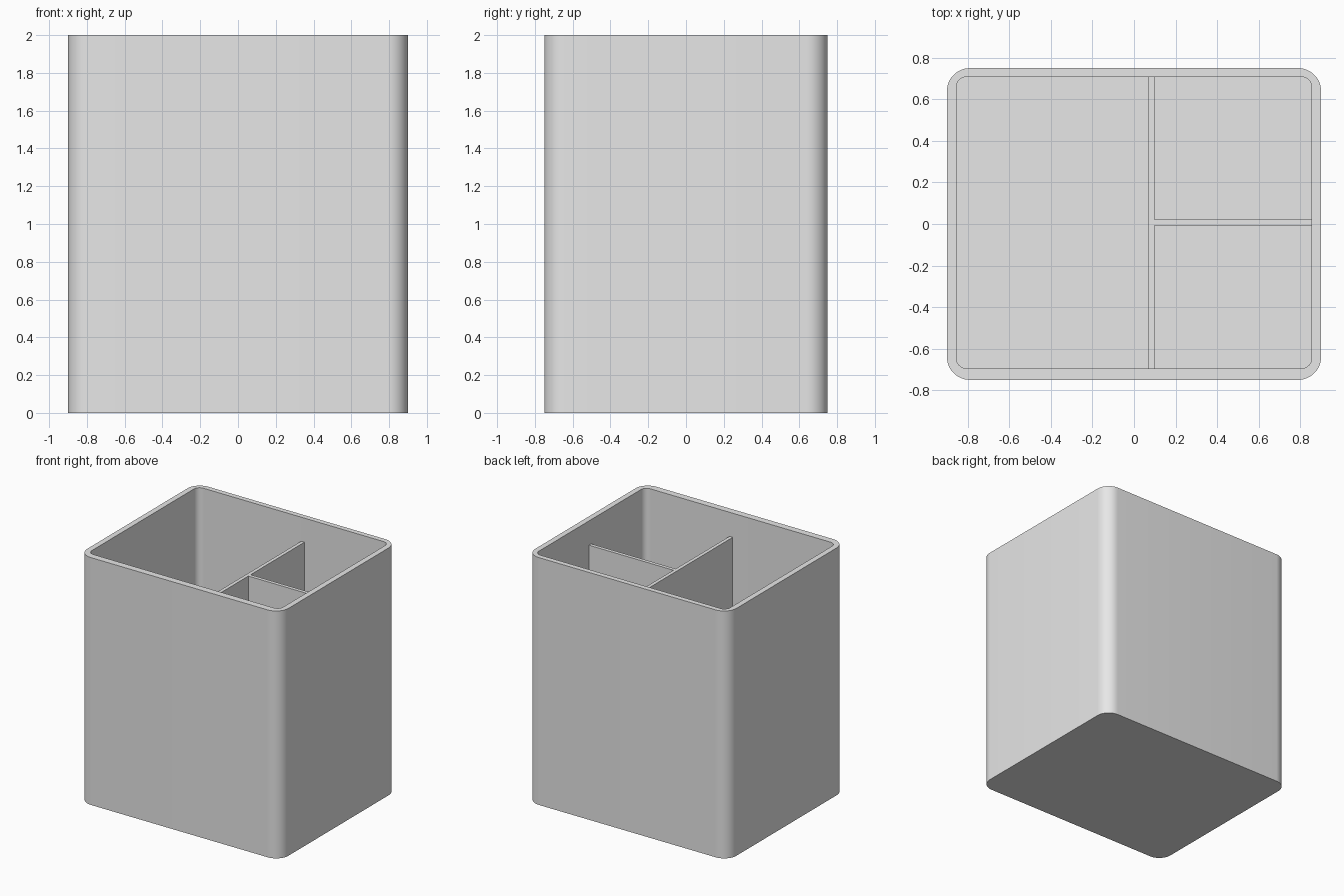
import bpy
import bmesh
from math import cos, sin, pi, radians

old = bpy.data.objects.get("Cube")
if old:
    bpy.data.objects.remove(old, do_unlink=True)

HEIGHT, FLOOR, DIVIDER_TOP = 2.0, 0.045, 1.805
CORNER_STEPS = 12

grey = bpy.data.materials.new("plain_grey")
grey.use_nodes = True
grey.diffuse_color = (0.8, 0.8, 0.8, 1)
grey.node_tree.nodes["Principled BSDF"].inputs["Base Color"].default_value = (0.8, 0.8, 0.8, 1)


def finish(name, bm):
    bmesh.ops.recalc_face_normals(bm, faces=bm.faces)
    mesh = bpy.data.meshes.new(name)
    bm.to_mesh(mesh)
    bm.free()
    mesh.materials.append(grey)
    obj = bpy.data.objects.new(name, mesh)
    bpy.context.collection.objects.link(obj)
    return obj


def rounded_ring(bm, x0, x1, y0, y1, radius, z):
    """Vertices of a rounded rectangle, counter-clockwise."""
    centres = [(x1 - radius, y1 - radius), (x0 + radius, y1 - radius),
               (x0 + radius, y0 + radius), (x1 - radius, y0 + radius)]
    ring = []
    for corner, (cx, cy) in enumerate(centres):
        for step in range(CORNER_STEPS + 1):
            a = (corner + step / CORNER_STEPS) * pi / 2
            ring.append(bm.verts.new((cx + radius * cos(a), cy + radius * sin(a), z)))
    return ring


def box(name, x0, x1, y0, y1, z0, z1):
    bm = bmesh.new()
    bmesh.ops.create_cube(bm, size=1)
    for v in bm.verts:
        v.co = (x1 if v.co.x > 0 else x0, y1 if v.co.y > 0 else y0, z1 if v.co.z > 0 else z0)
    return finish(name, bm)


# Open container: outer wall, rim, inner wall and floor
outer = (-0.9, 0.9, -0.75, 0.75, 0.11)
inner = (-0.855, 0.855, -0.695, 0.708, 0.05)
bm = bmesh.new()
rings = [rounded_ring(bm, *outer, 0), rounded_ring(bm, *outer, HEIGHT),
         rounded_ring(bm, *inner, HEIGHT), rounded_ring(bm, *inner, FLOOR)]
for low, high in zip(rings, rings[1:]):
    for i in range(len(low)):
        j = (i + 1) % len(low)
        bm.faces.new((low[i], low[j], high[j], high[i]))
bm.faces.new(rings[0])
bm.faces.new(rings[-1])
container = finish("container", bm)
bpy.ops.object.select_all(action="DESELECT")
container.select_set(True)
bpy.context.view_layer.objects.active = container
bpy.ops.object.shade_smooth_by_angle(angle=radians(30))

# Dividers, with their ends set slightly into the walls and floor
box("long_divider", 0.069, 0.098, -0.705, 0.718, FLOOR - 0.01, DIVIDER_TOP)
box("short_divider", 0.098, 0.865, -0.008, 0.021, FLOOR - 0.01, DIVIDER_TOP)
